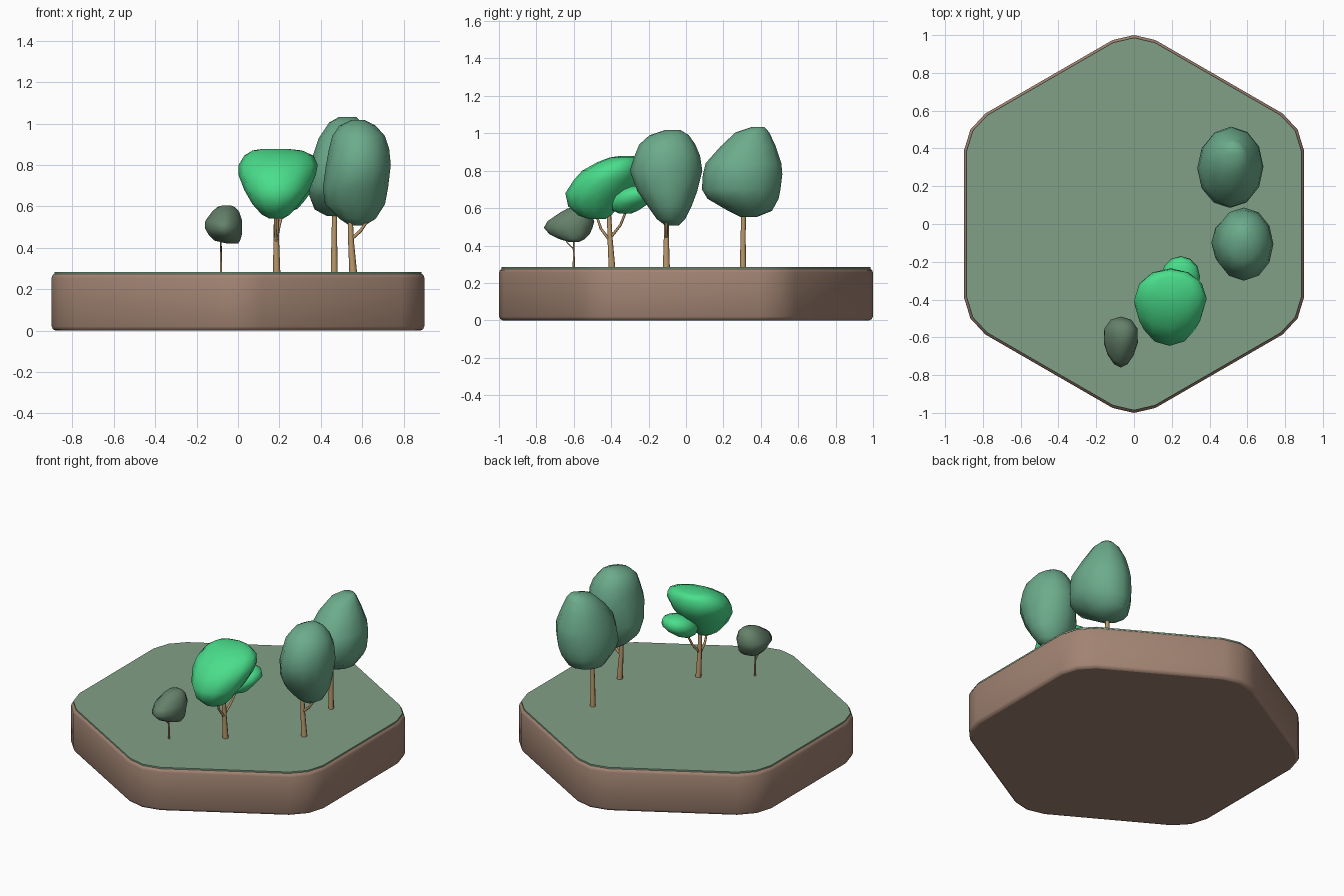
import bpy, bmesh
from math import sin, cos, pi
from mathutils import Vector


def material(name, rgb):
    m = bpy.data.materials.new(name)
    m.diffuse_color = (*rgb, 1)
    return m


SOIL = material("soil", (0.36, 0.23, 0.17))
GRASS = material("grass", (0.22, 0.35, 0.24))
BARK = material("bark", (0.50, 0.32, 0.15))
TEAL = material("teal_leaves", (0.15, 0.41, 0.26))
BRIGHT = material("bright_leaves", (0.068, 0.73, 0.26))
DULL = material("dull_leaves", (0.13, 0.22, 0.145))


def loft(name, rings, mat):
    """Skin closed rings of points, smooth sides and flat caps."""
    bm = bmesh.new()
    loops = [[bm.verts.new(p) for p in r] for r in rings]
    n = len(rings[0])
    for a, b in zip(loops, loops[1:]):
        for i in range(n):
            j = (i + 1) % n
            bm.faces.new((a[i], a[j], b[j], b[i])).smooth = True
    small = name.endswith("canopy")
    bm.faces.new(loops[0][::-1]).smooth = small
    bm.faces.new(loops[-1]).smooth = small
    bmesh.ops.recalc_face_normals(bm, faces=bm.faces)
    me = bpy.data.meshes.new(name)
    bm.to_mesh(me)
    bm.free()
    me.materials.append(mat)
    ob = bpy.data.objects.new(name, me)
    bpy.context.collection.objects.link(ob)
    return ob


def hexagon(z, inset):
    """Hexagon with three-point rounded corners."""
    pts = []
    for k in range(6):
        a = pi / 2 + k * pi / 3
        for t, r in ((0.113, 0.974), (0, 1), (-0.113, 0.974)):
            x, y = r * cos(a) + t * sin(a), r * sin(a) - t * cos(a)
            v = Vector((x, y))
            v -= v.normalized() * inset
            pts.append((v.x, v.y, z))
    return pts


def canopy(name, levels, mat, taper=0.0, sides=12):
    """Levels are (z, x min, x max, y min, y max); taper narrows the -y end."""
    rings = []
    for z, x0, x1, y0, y1 in levels:
        ring = []
        for i in range(sides):
            a = 2 * pi * i / sides
            rx = (x1 - x0) / 2 * (1 + taper * sin(a))
            ring.append(((x0 + x1) / 2 + rx * cos(a),
                         (y0 + y1) / 2 + (y1 - y0) / 2 * sin(a), z))
        rings.append(ring)
    return loft(name, rings, mat)


def limb(name, path, sides=8):
    """Path points are (x, y, z, radius)."""
    pts = [Vector(p[:3]) for p in path]
    rings = []
    for i, p in enumerate(pts):
        d = (pts[min(i + 1, len(pts) - 1)] - pts[max(i - 1, 0)]).normalized()
        u = d.cross(Vector((0, 1, 0.01))).normalized()
        if abs(d.y) > 0.9:
            u = Vector((1, 0, 0))
        v = d.cross(u)
        rings.append([p + path[i][3] * (u * cos(2 * pi * k / sides) + v * sin(2 * pi * k / sides))
                      for k in range(sides)])
    return loft(name, rings, BARK)


# Ground tile
loft("soil_base", [hexagon(0, 0.02), hexagon(0.006, 0.007), hexagon(0.02, 0),
                   hexagon(0.255, 0), hexagon(0.268, 0.005), hexagon(0.276, 0.016)], SOIL)
loft("grass_top", [hexagon(0.265, 0.014), hexagon(0.284, 0.014)], GRASS)

# Small dull tree
limb("small_trunk", [(-0.082, -0.6, 0.27, 0.006), (-0.083, -0.6, 0.36, 0.005), (-0.083, -0.6, 0.46, 0.004)])
limb("small_branch", [(-0.083, -0.6, 0.38, 0.004), (-0.083, -0.635, 0.415, 0.003), (-0.083, -0.65, 0.46, 0.003)])
canopy("small_canopy", [
    (0.420, -0.05, 0.00, -0.63, -0.57),
    (0.435, -0.115, 0.01, -0.68, -0.54),
    (0.460, -0.14, 0.018, -0.73, -0.515),
    (0.495, -0.16, 0.02, -0.76, -0.50),
    (0.530, -0.158, 0.02, -0.74, -0.49),
    (0.575, -0.125, 0.005, -0.675, -0.51),
    (0.597, -0.10, -0.015, -0.635, -0.53),
    (0.605, -0.075, -0.035, -0.60, -0.55)], DULL, 0.25)

# Bright tree with two leaf masses
limb("bright_trunk", [(0.187, -0.395, 0.27, 0.018), (0.185, -0.405, 0.42, 0.014),
                      (0.185, -0.415, 0.64, 0.010)])
limb("bright_branch_front", [(0.185, -0.41, 0.43, 0.008), (0.18, -0.455, 0.49, 0.007), (0.18, -0.485, 0.58, 0.006)])
limb("bright_branch_back", [(0.185, -0.405, 0.44, 0.008), (0.2, -0.35, 0.51, 0.007), (0.225, -0.31, 0.61, 0.006)])
canopy("bright_main_canopy", [
    (0.542, 0.15, 0.22, -0.52, -0.43),
    (0.560, 0.115, 0.25, -0.575, -0.40),
    (0.610, 0.07, 0.295, -0.63, -0.36),
    (0.680, 0.03, 0.345, -0.645, -0.30),
    (0.750, 0.003, 0.375, -0.60, -0.25),
    (0.800, 0.003, 0.385, -0.555, -0.235),
    (0.845, 0.03, 0.365, -0.475, -0.24),
    (0.870, 0.07, 0.31, -0.41, -0.255),
    (0.878, 0.12, 0.24, -0.36, -0.28)], BRIGHT)
canopy("bright_side_canopy", [
    (0.572, 0.19, 0.25, -0.36, -0.29),
    (0.590, 0.165, 0.29, -0.395, -0.25),
    (0.625, 0.147, 0.32, -0.405, -0.20),
    (0.665, 0.145, 0.35, -0.39, -0.17),
    (0.700, 0.17, 0.335, -0.34, -0.18),
    (0.718, 0.21, 0.29, -0.29, -0.21)], BRIGHT)

# Right middle tree
limb("middle_trunk", [(0.557, -0.105, 0.27, 0.019), (0.546, -0.105, 0.43, 0.014), (0.54, -0.105, 0.62, 0.011)])
limb("middle_branch", [(0.545, -0.105, 0.44, 0.008), (0.59, -0.105, 0.48, 0.008),
                       (0.618, -0.105, 0.52, 0.007), (0.63, -0.105, 0.6, 0.006)])
canopy("middle_canopy", [
    (0.507, 0.54, 0.61, -0.11, -0.04),
    (0.540, 0.49, 0.665, -0.155, -0.005),
    (0.610, 0.42, 0.71, -0.205, 0.03),
    (0.690, 0.41, 0.725, -0.26, 0.06),
    (0.800, 0.425, 0.738, -0.30, 0.087),
    (0.880, 0.44, 0.73, -0.275, 0.075),
    (0.940, 0.455, 0.71, -0.25, 0.05),
    (0.990, 0.49, 0.665, -0.195, 0.015),
    (1.018, 0.55, 0.61, -0.11, -0.03)], TEAL)

# Right back tree
limb("back_trunk", [(0.465, 0.305, 0.27, 0.017), (0.465, 0.305, 0.43, 0.014), (0.468, 0.31, 0.66, 0.011)])
canopy("back_canopy", [
    (0.553, 0.43, 0.53, 0.29, 0.38),
    (0.585, 0.37, 0.60, 0.225, 0.46),
    (0.650, 0.345, 0.655, 0.115, 0.495),
    (0.700, 0.335, 0.68, 0.085, 0.505),
    (0.780, 0.345, 0.685, 0.09, 0.515),
    (0.840, 0.36, 0.68, 0.105, 0.51),
    (0.930, 0.39, 0.64, 0.185, 0.48),
    (1.005, 0.44, 0.60, 0.265, 0.445),
    (1.033, 0.49, 0.57, 0.35, 0.42)], TEAL)
